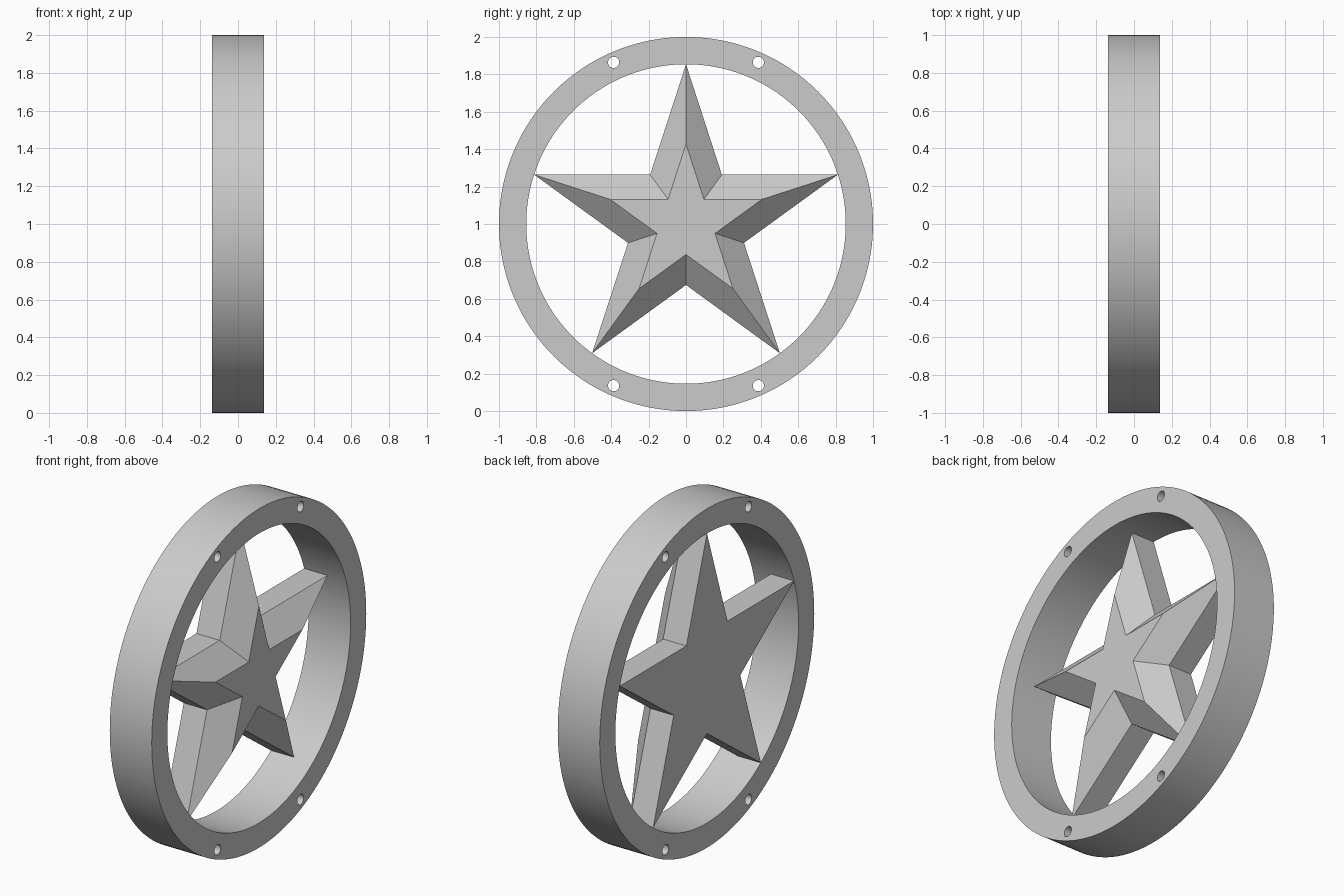
import bpy, bmesh, math

if "Cube" in bpy.data.objects:
    bpy.data.objects.remove(bpy.data.objects["Cube"])

HALF = 0.137          # half thickness along x
R_OUT, R_IN = 1.0, 0.854
CZ = 1.0              # height of the centre

metal = bpy.data.materials.new("grey metal")
metal.diffuse_color = (0.6, 0.6, 0.6, 1)
metal.use_nodes = True
metal.node_tree.nodes["Principled BSDF"].inputs["Base Color"].default_value = metal.diffuse_color


def make_object(name, bm):
    bmesh.ops.recalc_face_normals(bm, faces=bm.faces)
    mesh = bpy.data.meshes.new(name)
    bm.to_mesh(mesh)
    bm.free()
    mesh.materials.append(metal)
    obj = bpy.data.objects.new(name, mesh)
    bpy.context.collection.objects.link(obj)
    return obj


def loop(bm, x, radii, count):
    """Closed loop of points about the x axis, starting at the top; radii alternate."""
    verts = []
    for i in range(count):
        a = 2 * math.pi * i / count
        r = radii[i % len(radii)]
        verts.append(bm.verts.new((x, r * math.sin(a), CZ + r * math.cos(a))))
    return verts


def bridge(bm, a, b):
    n = len(a)
    for i in range(n):
        j = (i + 1) % n
        bm.faces.new((a[i], a[j], b[j], b[i]))


# Outer ring: square section swept round the x axis
bm = bmesh.new()
section = [(-HALF, R_OUT), (HALF, R_OUT), (HALF, R_IN), (-HALF, R_IN)]
loops = [loop(bm, x, [r], 160) for x, r in section]
for k in range(4):
    bridge(bm, loops[k], loops[(k + 1) % 4])
ring = make_object("ring", bm)

# Four bolt holes drilled through the ring
bm = bmesh.new()
for y in (-0.387, 0.387):
    for z in (-0.864, 0.864):
        ends = []
        for x in (-0.3, 0.3):
            ends.append([bm.verts.new((x, y + 0.03 * math.cos(math.tau * i / 32),
                                       CZ + z + 0.03 * math.sin(math.tau * i / 32)))
                         for i in range(32)])
            bm.faces.new(ends[-1])
        bridge(bm, *ends)
drill = make_object("hole_cutter", bm)
drill.hide_render = True

cut = ring.modifiers.new("bolt holes", "BOOLEAN")
cut.operation = "DIFFERENCE"
cut.solver = "EXACT"
cut.object = drill
bpy.context.view_layer.objects.active = ring
ring.select_set(True)
bpy.ops.object.modifier_apply(modifier=cut.name)
bpy.data.objects.remove(drill, do_unlink=True)
bpy.ops.object.shade_smooth_by_angle(angle=math.radians(30))

# Star: flat back, straight walls, then a wide bevel up to a half-size front
bm = bmesh.new()
TIP, NOTCH = 0.854, 0.326
back = loop(bm, -HALF, [TIP, NOTCH], 10)
shoulder = loop(bm, 0.015, [TIP, NOTCH], 10)
front = loop(bm, HALF, [TIP / 2, NOTCH / 2], 10)
bridge(bm, back, shoulder)
bridge(bm, shoulder, front)
bm.faces.new(back)
bm.faces.new(front)
make_object("star", bm)
